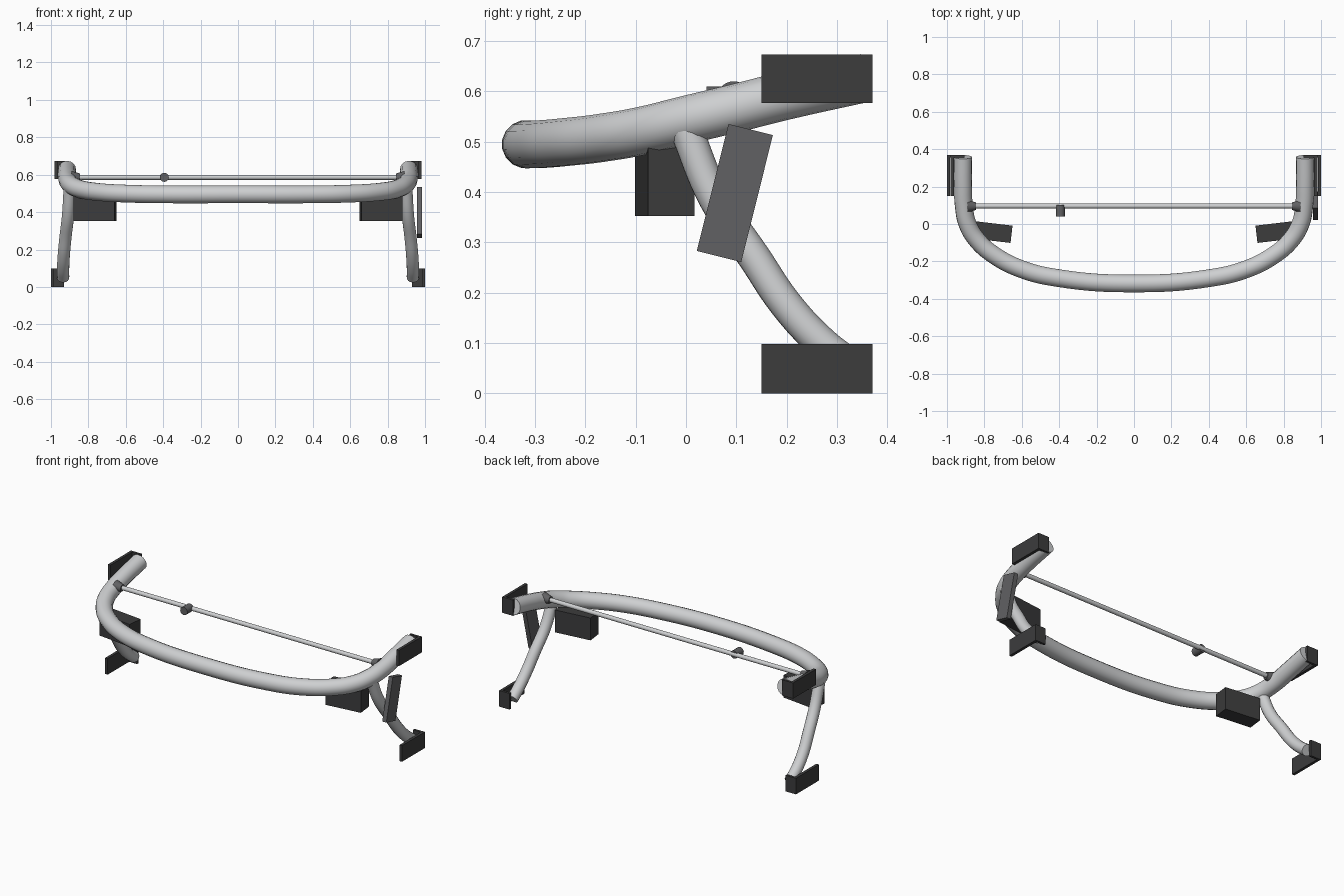
import bpy, math
from mathutils import Matrix, Vector

if "Cube" in bpy.data.objects:
    bpy.data.objects.remove(bpy.data.objects["Cube"])


def material(name, r, g, b):
    m = bpy.data.materials.new(name)
    m.diffuse_color = (r, g, b, 1)
    m.use_nodes = True
    m.node_tree.nodes["Principled BSDF"].inputs["Base Color"].default_value = m.diffuse_color
    return m


SILVER = material("silver metal", 0.62, 0.63, 0.64)
BLACK = material("black mount", 0.045, 0.045, 0.046)
GREY = material("dark grey", 0.12, 0.12, 0.125)


def smooth(ob):
    bpy.ops.object.select_all(action='DESELECT')
    ob.select_set(True)
    bpy.context.view_layer.objects.active = ob
    bpy.ops.object.shade_smooth_by_angle(angle=math.radians(40))


def tube(name, points, radius, mat):
    """Capped round tube swept along a smooth path."""
    cu = bpy.data.curves.new(name + "_path", 'CURVE')
    cu.dimensions = '3D'
    cu.bevel_depth = radius
    cu.bevel_resolution = 6
    cu.resolution_u = 8
    cu.use_fill_caps = True
    sp = cu.splines.new('BEZIER')
    sp.bezier_points.add(len(points) - 1)
    for bp, co in zip(sp.bezier_points, points):
        bp.co = co
        bp.handle_left_type = bp.handle_right_type = 'AUTO'
    tmp = bpy.data.objects.new(name + "_path", cu)
    bpy.context.collection.objects.link(tmp)
    deps = bpy.context.evaluated_depsgraph_get()
    me = bpy.data.meshes.new_from_object(tmp.evaluated_get(deps))
    bpy.data.objects.remove(tmp)
    ob = bpy.data.objects.new(name, me)
    bpy.context.collection.objects.link(ob)
    me.materials.clear()
    me.materials.append(mat)
    smooth(ob)
    return ob


def box(name, lo, hi, mat, rot=None):
    """Box between two corners, optionally turned about its centre."""
    lo, hi = Vector(lo), Vector(hi)
    bpy.ops.mesh.primitive_cube_add(size=1)
    ob = bpy.context.object
    ob.name = name
    size = Matrix.Diagonal((*[abs(d) for d in hi - lo], 1))
    ob.data.transform(Matrix.Translation((lo + hi) / 2) @ (rot or Matrix()) @ size)
    ob.data.materials.append(mat)
    return ob


def cone(name, centre, axis, r1, r2, depth, mat):
    """Cylinder or cone whose r2 end points along axis."""
    bpy.ops.mesh.primitive_cone_add(vertices=24, radius1=r1, radius2=r2, depth=depth)
    ob = bpy.context.object
    ob.name = name
    turn = Vector(axis).to_track_quat('Z', 'Y').to_matrix().to_4x4()
    ob.data.transform(Matrix.Translation(centre) @ turn)
    ob.data.materials.append(mat)
    smooth(ob)
    return ob


# Main hoop: right half of the path, mirrored to the left
half = [(0.4, -0.29, 0.495), (0.6, -0.242, 0.499), (0.75, -0.165, 0.508),
        (0.84, -0.085, 0.522), (0.89, 0.0, 0.543), (0.91, 0.1, 0.567),
        (0.914, 0.2, 0.592), (0.914, 0.358, 0.627)]
path = [(-x, y, z) for x, y, z in reversed(half)] + [(0, -0.318, 0.495)] + half
tube("main_hoop", path, 0.048, SILVER)

# Thin cross rod with a small knob
cone("cross_rod", (0, 0.096, 0.586), (1, 0, 0), 0.013, 0.013, 1.75, SILVER)
cone("rod_knob", (-0.394, 0.071, 0.586), (0, -1, 0), 0.024, 0.024, 0.06, GREY)

for side, s in (("left", -1), ("right", 1)):
    # Curved leg
    leg = [(0.9, 0.0, 0.525), (0.908, 0.056, 0.39), (0.922, 0.137, 0.268),
           (0.931, 0.2, 0.175), (0.935, 0.27, 0.1), (0.935, 0.335, 0.05)]
    tube(side + "_leg", [(s * x, y, z) for x, y, z in leg], 0.033, SILVER)
    # Rod socket
    cone(side + "_rod_socket", (s * 0.867, 0.095, 0.586), (-s, 0, 0),
         0.034, 0.02, 0.045, GREY)
    # L-shaped mounting brackets: side plate and rear flange
    for level, outer, inner, z0, z1 in (("upper", 0.98, 0.905, 0.577, 0.673),
                                        ("lower", 1.0, 0.93, 0.0, 0.098)):
        box(f"{side}_{level}_bracket_plate", (s * (outer - 0.017), 0.15, z0),
            (s * outer, 0.356, z1), BLACK)
        box(f"{side}_{level}_bracket_flange", (s * inner, 0.356, z0),
            (s * outer, 0.37, z1), BLACK)
    # Block hanging under the hoop
    box(side + "_block", (s * 0.654, -0.0885, 0.352), (s * 0.876, 0.0045, 0.488),
        BLACK, Matrix.Rotation(s * math.radians(6.7), 4, 'Z'))

# Tilted plate on the outside of the right leg
box("side_plate", (0.957, 0.0515, 0.268), (0.984, 0.1425, 0.528), GREY,
    Matrix.Rotation(math.radians(-14), 4, 'X'))
